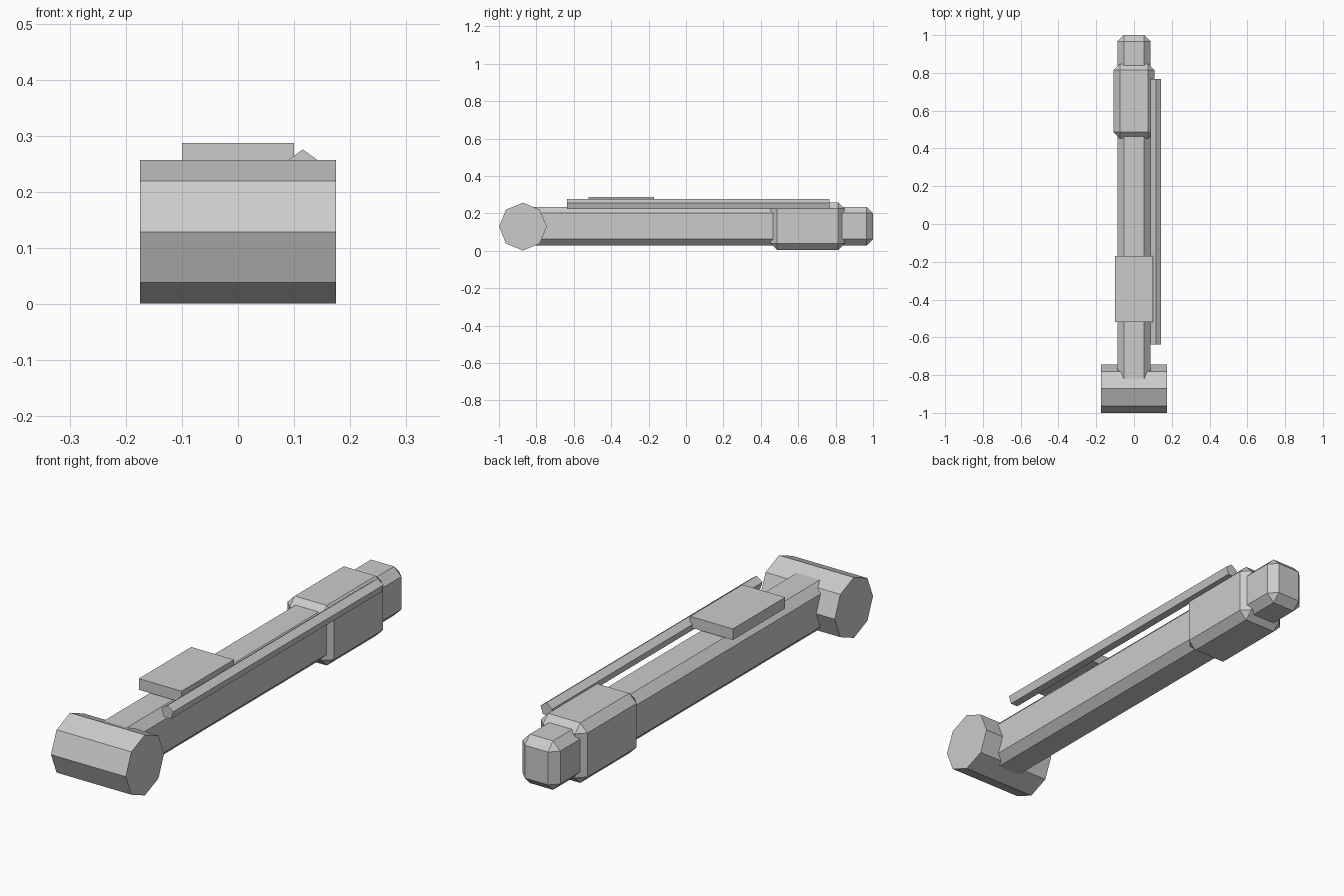
import bpy, bmesh
from math import cos, sin, pi

if "Cube" in bpy.data.objects:
    bpy.data.objects.remove(bpy.data.objects["Cube"])


def finish(name, bm):
    bmesh.ops.recalc_face_normals(bm, faces=bm.faces)
    me = bpy.data.meshes.new(name)
    bm.to_mesh(me)
    bm.free()
    ob = bpy.data.objects.new(name, me)
    bpy.context.collection.objects.link(ob)
    return ob


def box(name, lo, hi, bevel=0.0):
    """Box between two corners, with optional one-segment chamfer."""
    bm = bmesh.new()
    bmesh.ops.create_cube(bm, size=1)
    for v in bm.verts:
        v.co = [(a + b) / 2 + c * (b - a) for a, b, c in zip(lo, hi, v.co)]
    ob = finish(name, bm)
    if bevel:
        mod = ob.modifiers.new("chamfer", 'BEVEL')
        mod.width = bevel
        mod.segments = 1
        mod.limit_method = 'NONE'
    return ob


def prism(name, sides, radius, start, length, axis):
    """Regular prism along x or y, first corner pointing up."""
    bm = bmesh.new()
    ring = []
    for i in range(sides):
        a = 2 * pi * i / sides
        u, w = radius * sin(a), radius * cos(a)
        off = (0, u, w) if axis == 0 else (u, 0, w)
        ring.append(bm.verts.new([s + o for s, o in zip(start, off)]))
    face = bm.faces.new(ring)
    ext = bmesh.ops.extrude_face_region(bm, geom=[face], use_keep_orig=True)
    step = [0, 0, 0]
    step[axis] = length
    verts = [g for g in ext["geom"] if isinstance(g, bmesh.types.BMVert)]
    bmesh.ops.translate(bm, verts=verts, vec=step)
    return finish(name, bm)


# Octagonal cross head
prism("head", 8, 0.128, (-0.175, -0.872, 0.129), 0.35, 0)
# Long chamfered shaft, poking out behind the grip
box("shaft", (-0.088, -0.86, 0.028), (0.088, 1.0, 0.235), 0.034)
# Thick chamfered grip
box("grip", (-0.109, 0.452, 0.005), (0.109, 0.848, 0.259), 0.034)
# Flat plate on top of the shaft
box("top_plate", (-0.1, -0.52, 0.24), (0.1, -0.17, 0.287))
# Thin five-sided rod along the right side
prism("side_rod", 5, 0.029, (0.1155, -0.637, 0.247), 1.405, 1)
